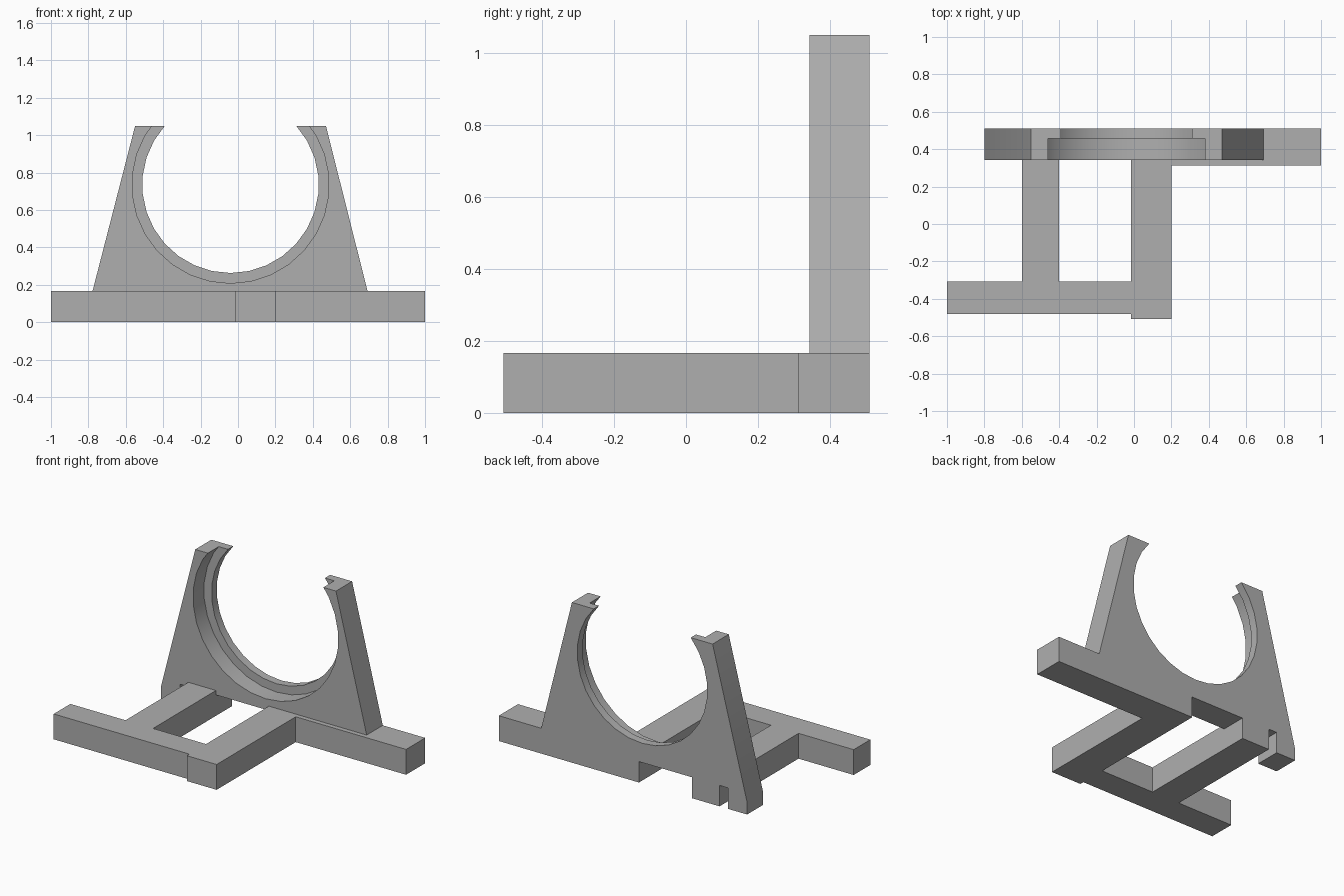
import bpy
import bmesh
from math import radians
from mathutils import Matrix, Vector

default = bpy.data.objects.get("Cube")
if default:
    bpy.data.objects.remove(default, do_unlink=True)

grey = bpy.data.materials.new("plain grey")
grey.use_nodes = True
grey.diffuse_color = (0.43, 0.43, 0.43, 1)
grey.node_tree.nodes["Principled BSDF"].inputs["Base Color"].default_value = grey.diffuse_color


def add_object(name, bm):
    bmesh.ops.recalc_face_normals(bm, faces=bm.faces)
    mesh = bpy.data.meshes.new(name)
    bm.to_mesh(mesh)
    bm.free()
    mesh.materials.append(grey)
    obj = bpy.data.objects.new(name, mesh)
    bpy.context.collection.objects.link(obj)
    return obj


def prism(name, points, depth):
    """Extrude a closed outline of 3D points along depth."""
    bm = bmesh.new()
    face = bm.faces.new([bm.verts.new(p) for p in points])
    grown = bmesh.ops.extrude_face_region(bm, geom=[face], use_keep_orig=True)
    verts = [v for v in grown["geom"] if isinstance(v, bmesh.types.BMVert)]
    bmesh.ops.translate(bm, verts=verts, vec=Vector(depth))
    return add_object(name, bm)


def bore(name, radius, y0, y1):
    """Cylinder cutter along y with a vertex at its lowest point."""
    bm = bmesh.new()
    place = (Matrix.Translation((-0.04, (y0 + y1) / 2, 0.735))
             @ Matrix.Rotation(radians(90), 4, "X"))
    bmesh.ops.create_cone(bm, cap_ends=True, segments=30, radius1=radius,
                          radius2=radius, depth=y1 - y0, matrix=place)
    return add_object(name, bm)


def combine(target, tool, operation):
    mod = target.modifiers.new(operation.lower(), "BOOLEAN")
    mod.operation = operation
    mod.solver = "EXACT"
    mod.object = tool
    bpy.context.view_layer.objects.active = target
    bpy.ops.object.modifier_apply(modifier=mod.name)
    bpy.data.objects.remove(tool, do_unlink=True)


back = 0.51
plate_front = 0.343
base_top = 0.166

# Base: two struts joined by a front bar, with a side arm at the back
base_outline = [
    (-1, -0.48), (-0.016, -0.48), (-0.016, -0.507), (0.2, -0.507),
    (0.2, 0.312), (1, 0.312), (1, back), (-0.016, back),
    (-0.016, -0.308), (-0.4, -0.308), (-0.4, back), (-0.6, back),
    (-0.6, -0.308), (-1, -0.308)]
base = prism("base_frame", [(x, y, 0) for x, y in base_outline], (0, 0, base_top))

# Upright tapered plate with a small foot at its right end
plate_outline = [
    (-0.8, 0), (-0.66, 0), (-0.66, 0.137), (0.7, 0.137),
    (0.47, 1.05), (-0.55, 1.05), (-0.8, 0.08)]
cradle = prism("cradle_bracket", [(x, plate_front, z) for x, z in plate_outline],
               (0, back - plate_front, 0))

# Stepped round opening, wider at the front
combine(cradle, bore("wide_bore", 0.527, 0.2, 0.456), "DIFFERENCE")
combine(cradle, bore("narrow_bore", 0.472, 0.3, 0.7), "DIFFERENCE")
combine(cradle, base, "UNION")

bpy.ops.object.select_all(action="DESELECT")
cradle.select_set(True)
bpy.context.view_layer.objects.active = cradle
bpy.ops.object.shade_smooth_by_angle(angle=radians(25))
